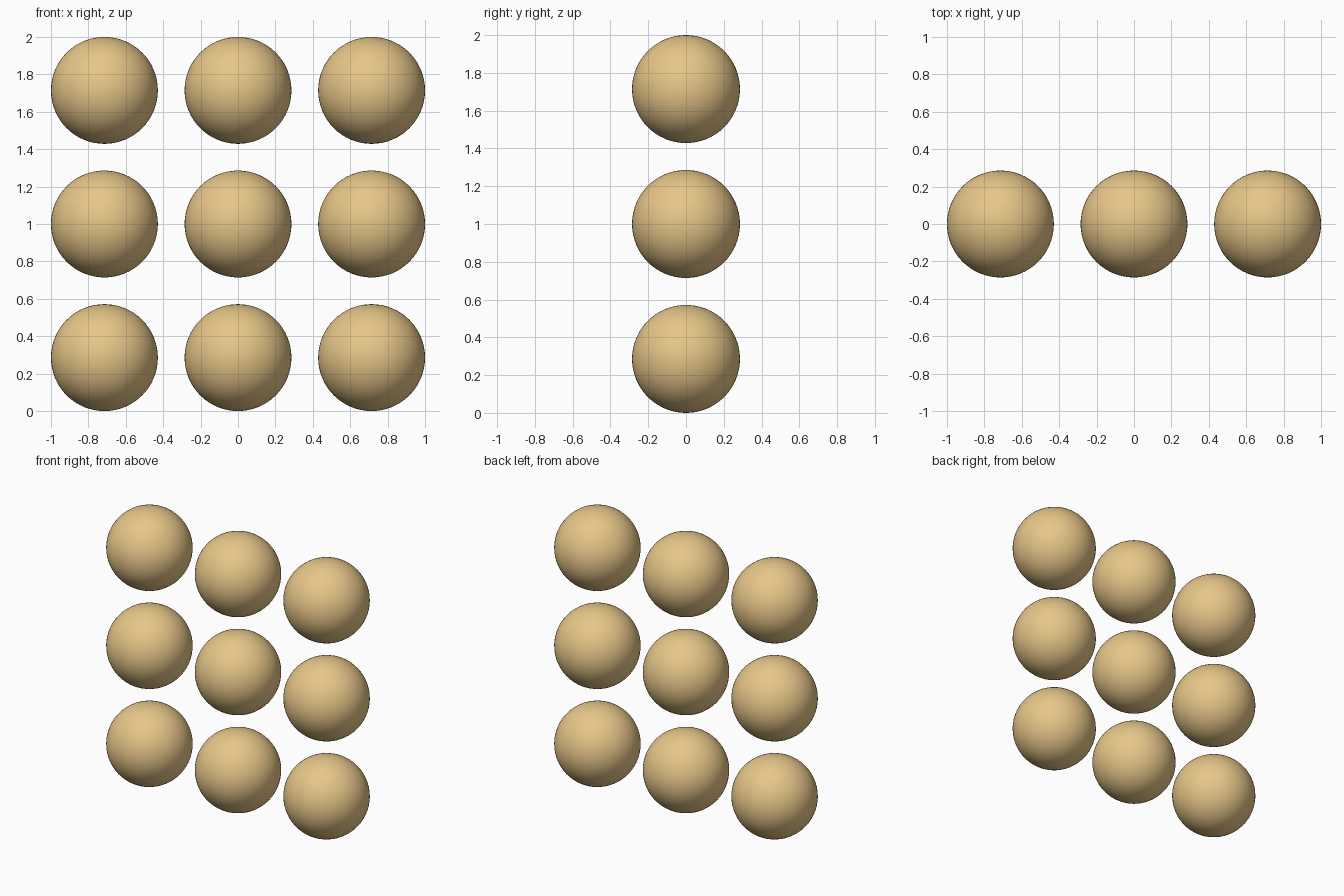
import bpy

if "Cube" in bpy.data.objects:
    bpy.data.objects.remove(bpy.data.objects["Cube"])

R = 2 / 7          # ball radius
STEP = 2.5 * R     # distance between ball centres

mat = bpy.data.materials.new("tan")
mat.diffuse_color = (0.8, 0.57, 0.25, 1)
mat.use_nodes = True
mat.node_tree.nodes["Principled BSDF"].inputs["Base Color"].default_value = mat.diffuse_color

# Upright 3 x 3 grid of smooth balls
for row in range(3):
    for col in range(3):
        bpy.ops.mesh.primitive_uv_sphere_add(
            segments=64, ring_count=32, radius=R,
            location=((col - 1) * STEP, 0, R + row * STEP))
        ball = bpy.context.object
        ball.name = f"ball_row{row + 1}_column{col + 1}"
        ball.data.materials.append(mat)
        bpy.ops.object.shade_smooth()
